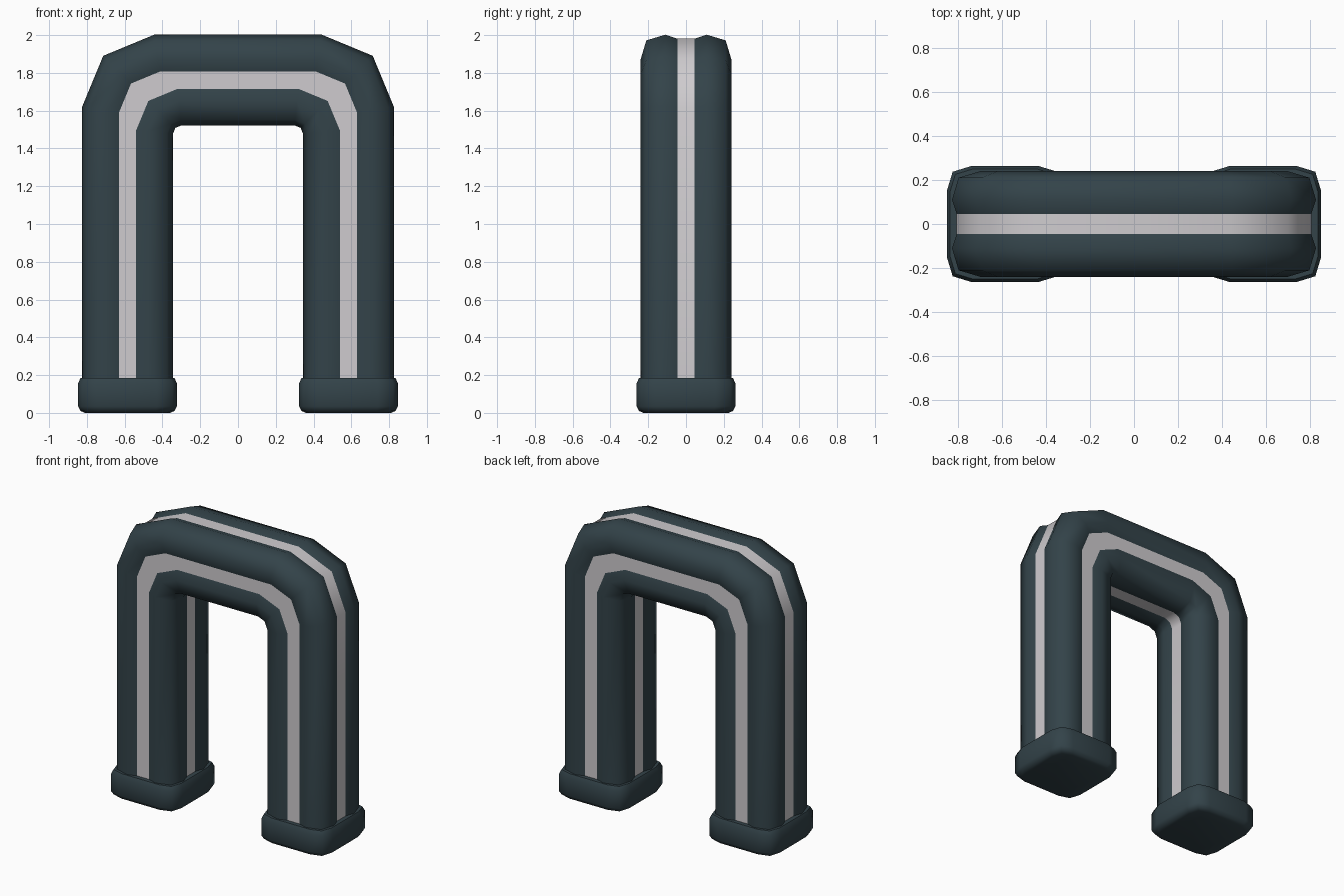
import bpy, bmesh, math

if "Cube" in bpy.data.objects:
    bpy.data.objects.remove(bpy.data.objects["Cube"])

LEG_X, BAR_Z = 0.585, 1.762   # centre lines of the legs and the top bar


def material(name, rgb):
    m = bpy.data.materials.new(name)
    m.diffuse_color = (*rgb, 1)
    m.use_nodes = True
    m.node_tree.nodes["Principled BSDF"].inputs["Base Color"].default_value = m.diffuse_color
    return m


DARK = material("dark slate", (0.033, 0.056, 0.067))
PALE = material("pale grey", (0.62, 0.60, 0.62))


def finish(bm, name, mats):
    bmesh.ops.recalc_face_normals(bm, faces=bm.faces)
    for f in bm.faces:
        f.smooth = True
    # keep colour borders crisp
    for e in bm.edges:
        if len({f.material_index for f in e.link_faces}) > 1:
            e.smooth = False
    me = bpy.data.meshes.new(name)
    bm.to_mesh(me)
    bm.free()
    for m in mats:
        me.materials.append(m)
    ob = bpy.data.objects.new(name, me)
    bpy.context.collection.objects.link(ob)
    return ob


def bridge(bm, rings, stripe=lambda i: False):
    n = len(rings[0])
    for a, b in zip(rings, rings[1:]):
        for i in range(n):
            j = (i + 1) % n
            f = bm.faces.new((a[i], a[j], b[j], b[i]))
            f.material_index = int(stripe(i))


# Cross-section: one side with a shallow striped groove, turned four times
side = [(0.21, -0.21), (0.24, -0.11), (0.219, -0.046), (0.219, 0.046), (0.24, 0.11)]
section = []
for k in range(4):
    c, s = round(math.cos(k * math.pi / 2)), round(math.sin(k * math.pi / 2))
    section += [(c * o - s * y, s * o + c * y) for o, y in side]


def bend(o):
    # corner radius grows from the inside of the arch to the outside
    if o > 0.046:
        return 0.22 + (o - 0.046) * 0.83
    if o < -0.046:
        return 0.22 + (o + 0.046) * 0.90
    return 0.22


# Arch: the section swept up one leg, round two-step corners and down the other
half = []
for step in range(4):
    ring = []
    for o, y in section:
        x, z, w = LEG_X + o, BAR_Z + o, bend(o)
        t = 1 - math.sqrt(0.5)
        ring.append([(x, y, 0.12), (x, y, z - w), (x - w * t, y, z - w * t), (x - w, y, z)][step])
    half.append(ring)
path = half + [[(-x, y, z) for x, y, z in r] for r in reversed(half)]
bm = bmesh.new()
bridge(bm, [[bm.verts.new(p) for p in r] for r in path], lambda i: i % 5 == 2)
finish(bm, "striped_arch", [DARK, PALE])

# Feet: chunky blocks with rounded corners
corner = [(0.262, -0.155), (0.262, 0.155), (0.237, 0.237)]
outline = []
for k in range(4):
    c, s = round(math.cos(k * math.pi / 2)), round(math.sin(k * math.pi / 2))
    outline += [(c * x - s * y, s * x + c * y) for x, y in corner]
outline = [p for i, p in enumerate(outline) if p not in outline[:i]]
levels = [(0, 0.86), (0.01, 0.95), (0.035, 1), (0.155, 1), (0.185, 0.95)]
for name, sx in (("right_foot", 1), ("left_foot", -1)):
    bm = bmesh.new()
    rings = [[bm.verts.new((sx * LEG_X + x * k, y * k, z)) for x, y in outline] for z, k in levels]
    bridge(bm, rings)
    bm.faces.new(rings[0])
    top = bm.faces.new(rings[-1])
    for e in top.edges:
        e.smooth = False
    finish(bm, name, [DARK])
